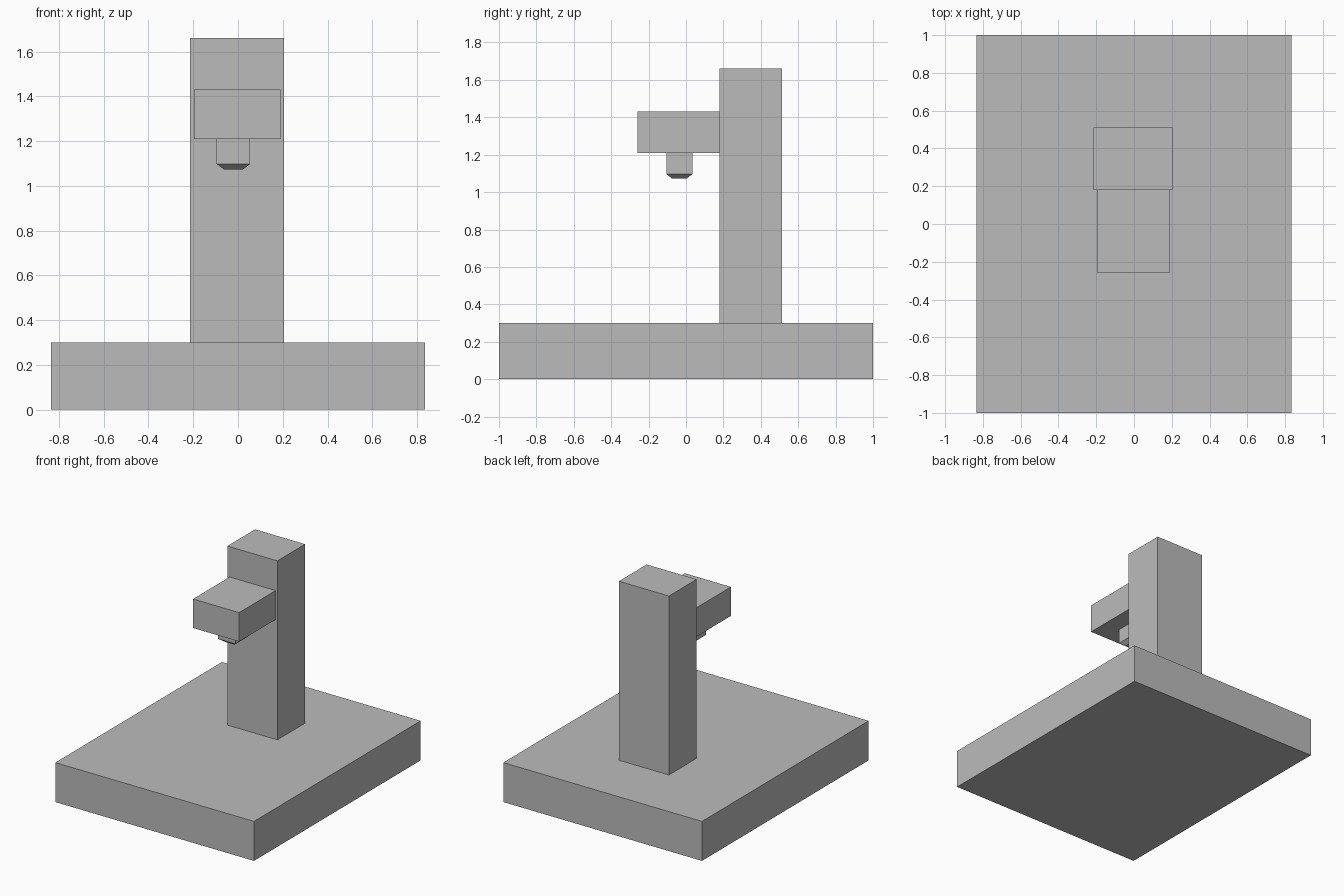
import bpy
import bmesh
from mathutils import Vector

cube = bpy.data.objects.get("Cube")
if cube:
    bpy.data.objects.remove(cube, do_unlink=True)

# Single plain grey for the whole model
grey = bpy.data.materials.new("plain grey")
grey.use_nodes = True
colour = (0.5, 0.5, 0.5, 1)
grey.diffuse_color = colour
for node in grey.node_tree.nodes:
    if node.type == 'BSDF_PRINCIPLED':
        node.inputs["Base Color"].default_value = colour


def box(name, low, high, bottom_scale=1):
    """Box between two corners; bottom_scale tapers its lower face."""
    low, high = Vector(low), Vector(high)
    middle, size = (low + high) / 2, high - low
    bm = bmesh.new()
    bmesh.ops.create_cube(bm, size=1)
    for v in bm.verts:
        taper = bottom_scale if v.co.z < 0 else 1
        v.co.x *= size.x * taper
        v.co.y *= size.y * taper
        v.co.z *= size.z
    mesh = bpy.data.meshes.new(name)
    bm.to_mesh(mesh)
    bm.free()
    mesh.materials.append(grey)
    obj = bpy.data.objects.new(name, mesh)
    obj.location = middle
    bpy.context.collection.objects.link(obj)
    return obj


# Base slab and upright column
box("base", (-0.835, -1, 0), (0.835, 1, 0.3))
box("column", (-0.215, 0.18, 0.3), (0.205, 0.512, 1.66))

# Head reaching forward from the column
box("head", (-0.197, -0.258, 1.21), (0.19, 0.18, 1.43))

# Nozzle below the head, with a tapered tip
box("nozzle", (-0.095, -0.105, 1.097), (0.054, 0.034, 1.21))
box("nozzle_tip", (-0.095, -0.105, 1.072), (0.054, 0.034, 1.097), 0.55)
